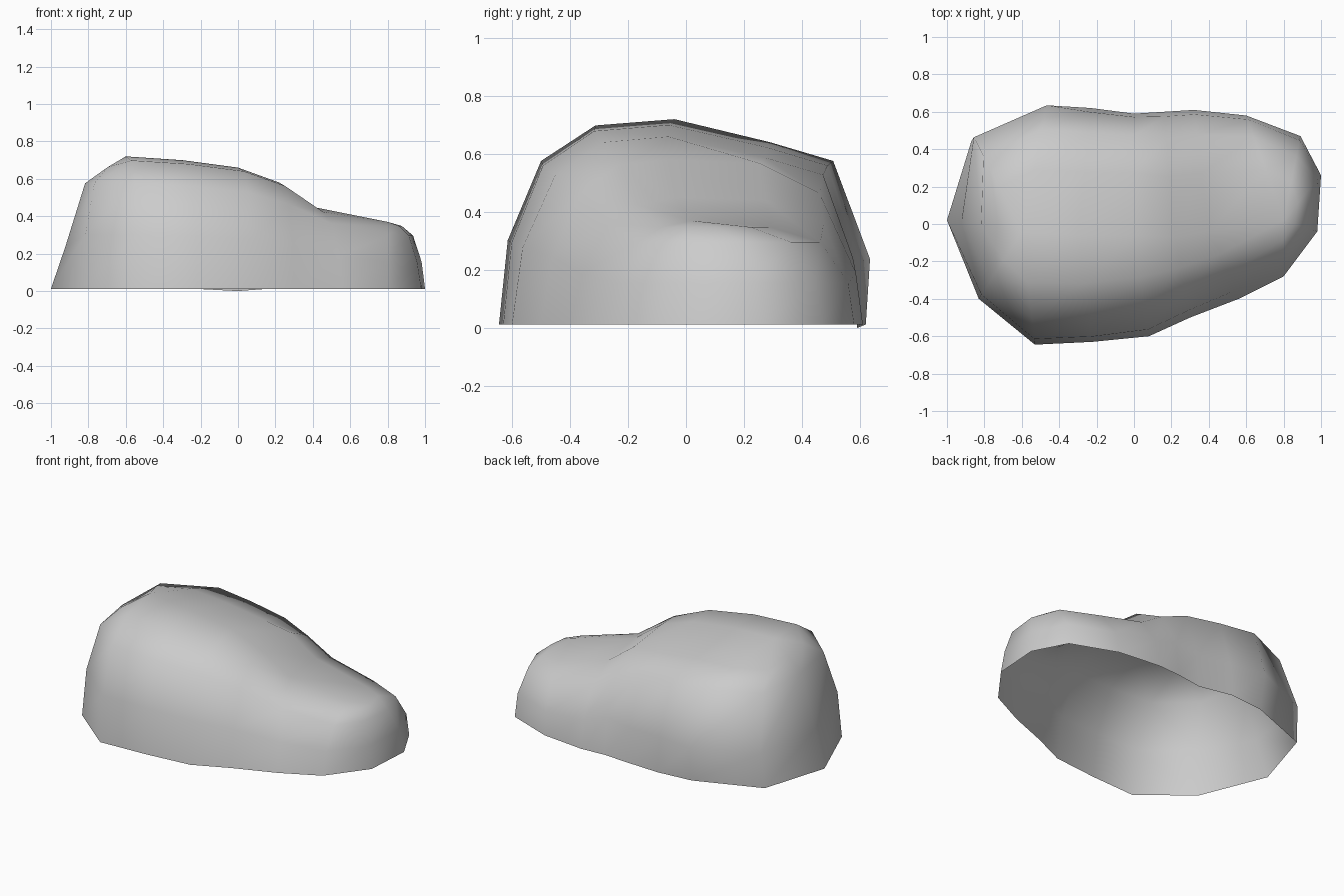
import bpy
import bmesh
from mathutils import Vector

if "Cube" in bpy.data.objects:
    bpy.data.objects.remove(bpy.data.objects["Cube"], do_unlink=True)

# Crest of the boulder, from the tall end to the low end
crest = [Vector(p) for p in (
    (-.6, -.04, .72), (-.3, -.06, .7), (0, -.06, .66),
    (.22, -.07, .58), (.4, -.04, .45), (.8, .02, .37))]

# Widest outline: x, y, crest point above it, steepness of the flank
outline = [
    (-1, .02, 0, .55), (-.83, -.4, 0, .92), (-.53, -.645, 0, 1),
    (-.22, -.63, 1, 1), (.08, -.6, 2, .9), (.3, -.5, 3, .8),
    (.56, -.4, 4, .7), (.8, -.28, 5, .7), (.98, -.04, 5, .7),
    (1, .26, 5, .8), (.89, .47, 5, 1), (.6, .58, 5, 1.1),
    (.32, .61, 4, 1.1), (.16, .6, 3, 1.1), (0, .59, 2, 1.2),
    (-.23, .62, 1, 1.15), (-.46, .665, 0, 1.05), (-.87, .49, 0, 1)]


def flank_levels(x, y):
    """Inward and height fractions, fuller at the front and the low end."""
    belly = .42
    if x > .5:
        shoulder = .94
    elif x > .1 and y > 0:
        shoulder = .98
    elif y < -.1:
        shoulder = .97 if x > -.8 else .92
    else:
        shoulder = .89
        belly = .33
    return [(0, 0), (.05, belly), (.24, .8), (.55, shoulder)]


def build_boulder():
    bm = bmesh.new()
    top = [bm.verts.new(p) for p in crest]
    columns = []
    for x, y, index, steep in outline:
        peak = crest[index]
        column = []
        for inward, rise in flank_levels(x, y):
            point = Vector((x, y, 0)).lerp(peak, inward ** steep)
            point.z = max(rise * peak.z, .012)
            column.append(bm.verts.new(point))
        # Undercut back corners of the tall end
        if x < -.4 and y > .3:
            column[0].co.y *= .9
        columns.append(column + [top[index]])
    # The open underside touches the ground at the back
    columns[-4][0].co.z = 0
    for left, right in zip(columns, columns[1:] + columns[:1]):
        for k in range(len(left) - 1):
            corners = [left[k], right[k], right[k + 1], left[k + 1]]
            bm.faces.new(list(dict.fromkeys(corners)))
    mesh = bpy.data.meshes.new("boulder")
    bm.to_mesh(mesh)
    bm.free()
    return mesh


stone = bpy.data.materials.new("stone grey")
stone.use_nodes = True
grey = (.6, .6, .6, 1)
stone.diffuse_color = grey
stone.node_tree.nodes["Principled BSDF"].inputs["Base Color"].default_value = grey

mesh = build_boulder()
mesh.materials.append(stone)
mesh.shade_smooth()
boulder = bpy.data.objects.new("boulder", mesh)
bpy.context.collection.objects.link(boulder)
